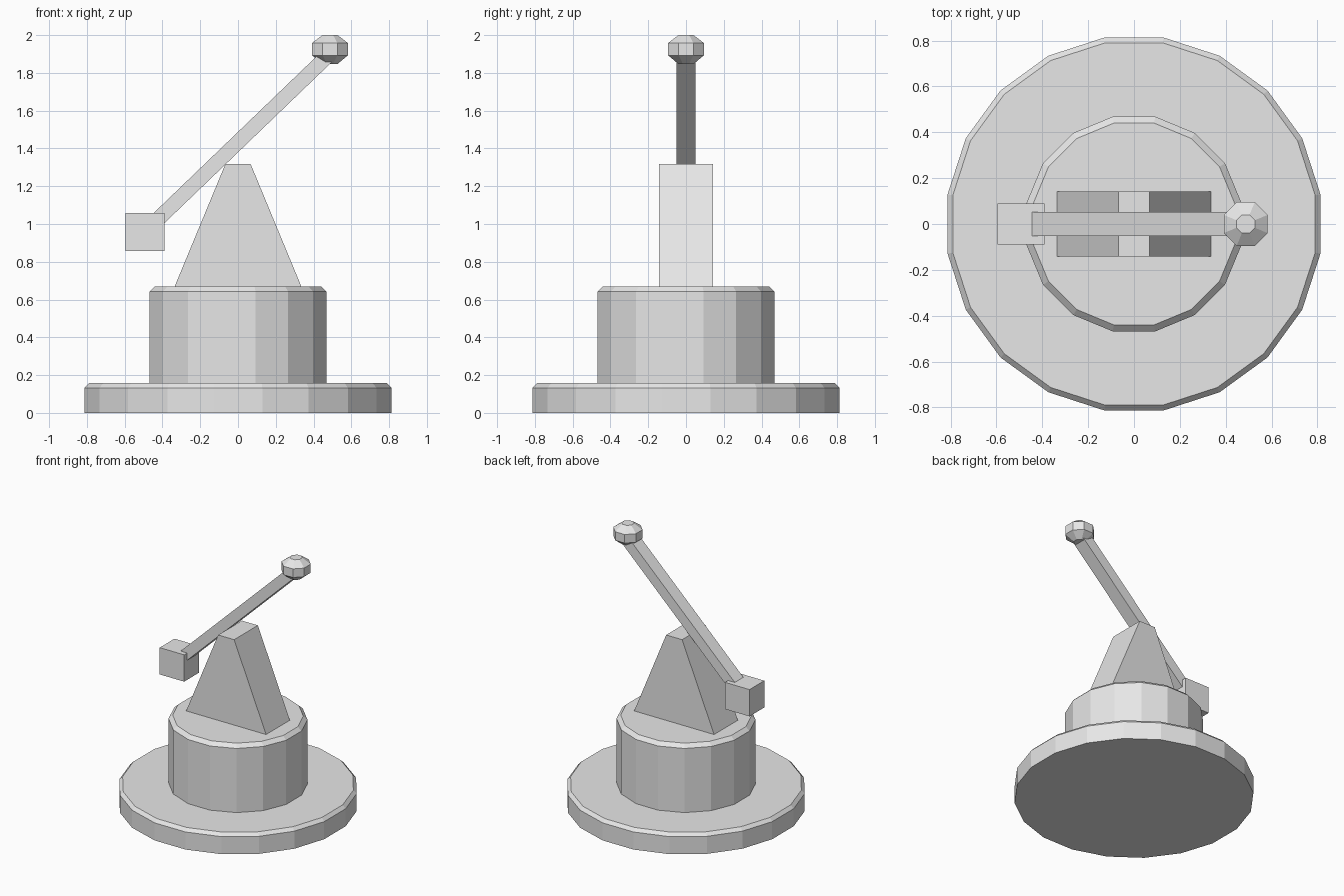
import bpy, bmesh, math
from mathutils import Vector, Matrix

cube = bpy.data.objects.get("Cube")
if cube:
    bpy.data.objects.remove(cube, do_unlink=True)

# Single plain grey
grey = bpy.data.materials.new("light_grey")
grey.use_nodes = True
GREY = (0.8, 0.8, 0.8, 1)
grey.diffuse_color = GREY
grey.node_tree.nodes["Principled BSDF"].inputs["Base Color"].default_value = GREY


def finish(name, bm):
    bmesh.ops.recalc_face_normals(bm, faces=bm.faces)
    mesh = bpy.data.meshes.new(name)
    bm.to_mesh(mesh)
    bm.free()
    mesh.materials.append(grey)
    obj = bpy.data.objects.new(name, mesh)
    bpy.context.collection.objects.link(obj)
    return obj


def lathe(name, sides, profile, x=0):
    """Faceted solid from (apothem, z) rings, with a flat side facing front."""
    bm = bmesh.new()
    rings = []
    for apothem, z in profile:
        r = apothem / math.cos(math.pi / sides)
        angles = [(i + 0.5) * math.tau / sides for i in range(sides)]
        rings.append([bm.verts.new((x + r * math.cos(a), r * math.sin(a), z)) for a in angles])
    for low, high in zip(rings, rings[1:]):
        for i in range(sides):
            j = (i + 1) % sides
            bm.faces.new((low[i], low[j], high[j], high[i]))
    bm.faces.new(rings[0])
    bm.faces.new(rings[-1])
    return finish(name, bm)


def box(name, size, matrix, top_scale=1):
    """Box, optionally narrowed along x at its top."""
    bm = bmesh.new()
    bmesh.ops.create_cube(bm, size=1)
    for v in bm.verts:
        if v.co.z > 0:
            v.co.x *= top_scale
    bmesh.ops.scale(bm, vec=size, verts=bm.verts)
    bm.transform(matrix)
    return finish(name, bm)


# Stacked round base with chamfered rims
lathe("base_plate", 20, [(0.813, 0), (0.813, 0.133), (0.79, 0.157)])
lathe("drum", 16, [(0.468, 0.157), (0.468, 0.643), (0.44, 0.67)])

# Tapered pivot stand
box("pivot_stand", (0.67, 0.284, 0.647), Matrix.Translation((0, 0, 0.9935)), top_scale=0.2)

# Tilted arm running from the counterweight to the knob
start, end = Vector((-0.49, 0, 0.962)), Vector((0.485, 0, 1.9))
direction = end - start
tilt = direction.to_track_quat('X', 'Z').to_matrix().to_4x4()
box("arm", (direction.length, 0.103, 0.078), Matrix.Translation((start + end) / 2) @ tilt)
box("counterweight", (0.205, 0.177, 0.203), Matrix.Translation((-0.492, 0, 0.958)))

# Octagonal end knob
lathe("end_knob", 8, [(0.04, 1.847), (0.095, 1.893), (0.095, 1.958), (0.04, 2.0)], x=0.487)
